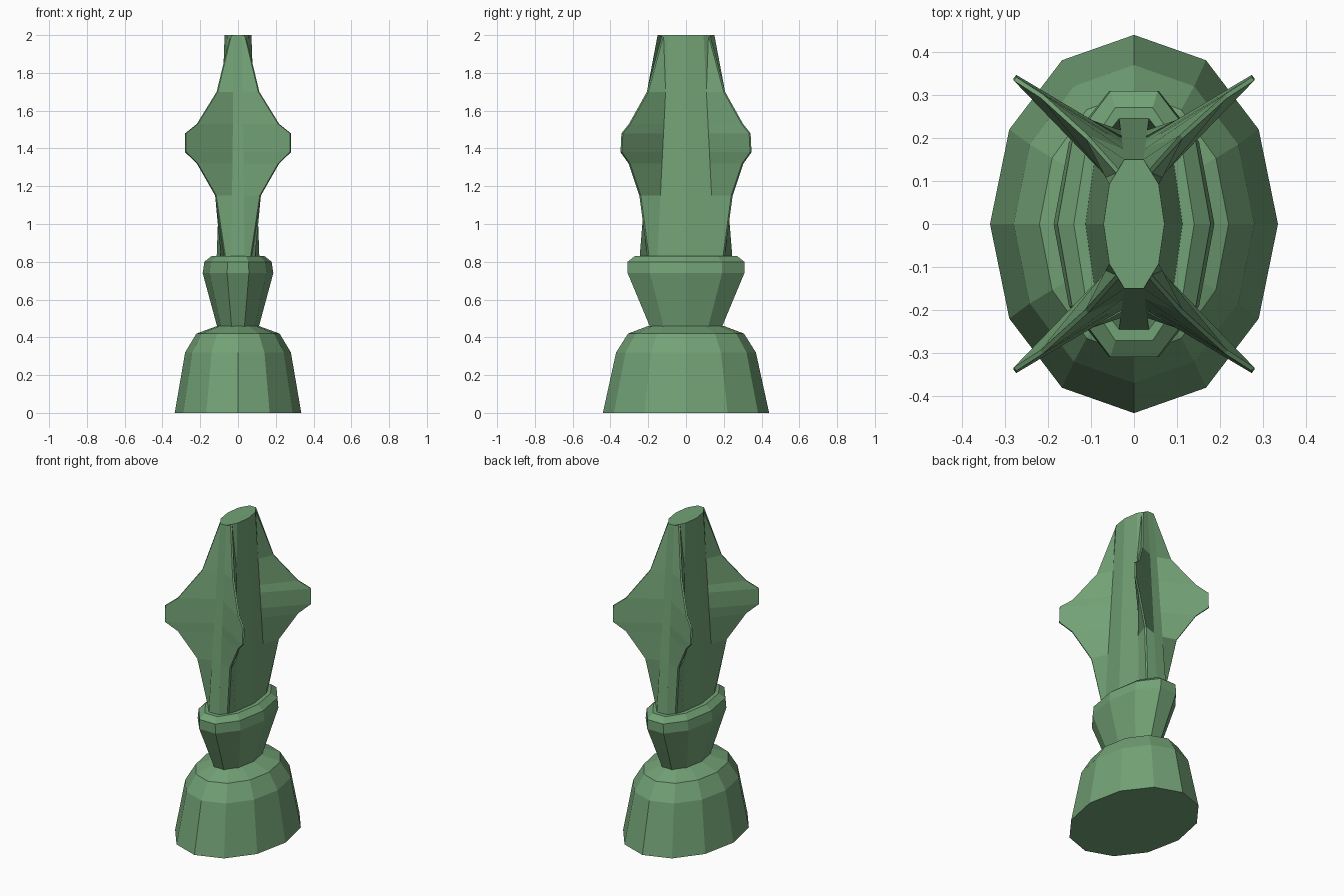
import bpy, bmesh
from math import cos, sin, pi

if "Cube" in bpy.data.objects:
    bpy.data.objects.remove(bpy.data.objects["Cube"])


def loft(name, rings):
    """Skin a list of equal-length point rings and cap both ends."""
    bm = bmesh.new()
    loops = [[bm.verts.new(p) for p in ring] for ring in rings]
    n = len(loops[0])
    for a, b in zip(loops, loops[1:]):
        for i in range(n):
            j = (i + 1) % n
            bm.faces.new((a[i], a[j], b[j], b[i]))
    caps = [bm.faces.new(loops[0][::-1]), bm.faces.new(loops[-1])]
    bmesh.ops.triangulate(bm, faces=caps)
    bmesh.ops.recalc_face_normals(bm, faces=bm.faces)
    mesh = bpy.data.meshes.new(name)
    bm.to_mesh(mesh)
    bm.free()
    obj = bpy.data.objects.new(name, mesh)
    bpy.context.collection.objects.link(obj)
    mat = bpy.data.materials.get("green") or bpy.data.materials.new("green")
    mat.diffuse_color = (0.17, 0.36, 0.18, 1)
    mat.use_nodes = True
    mat.node_tree.nodes["Principled BSDF"].inputs["Base Color"].default_value = mat.diffuse_color
    mesh.materials.append(mat)
    return obj


def oval(sides, z, rx, ry):
    return [(rx * cos(2 * pi * i / sides), ry * sin(2 * pi * i / sides), z)
            for i in range(sides)]


# Twelve-sided foot
loft("foot", [oval(12, *p) for p in (
    (0, .335, .44), (.32, .28, .37), (.42, .22, .307), (.46, .11, .2))])

# Ten-sided flared collar
loft("collar", [oval(10, *p) for p in (
    (.455, .11, .2), (.74, .187, .325), (.80, .178, .325), (.83, .14, .285))])

# Tapered ten-sided shaft
Z0, Z1 = .825, 2.0


def core(z):
    t = (z - Z0) / (Z1 - Z0)
    return oval(10, z, .113 - .042 * t, .258 - .1 * t)


loft("shaft", [core(Z0), core(Z1)])

# Four diagonal wedge fins: (z, edge x, edge y)
edge = ((.83, .07, .20), (1.15, .118, .243), (1.32, .215, .30),
        (1.38, .277, .343), (1.48, .277, .338), (1.53, .215, .298),
        (1.70, .11, .203), (2.0, .038, .122))
for sx, xname in ((1, "right"), (-1, "left")):
    for sy, yname in ((-1, "front"), (1, "back")):
        rings = []
        for z, x, y in edge:
            c = core(z)
            pts = [c[1], (x + .003, y - .004, z), (x - .003, y + .004, z), c[2]]
            rings.append([(sx * p[0], sy * p[1], z) for p in pts])
        loft(f"fin_{yname}_{xname}", rings)
